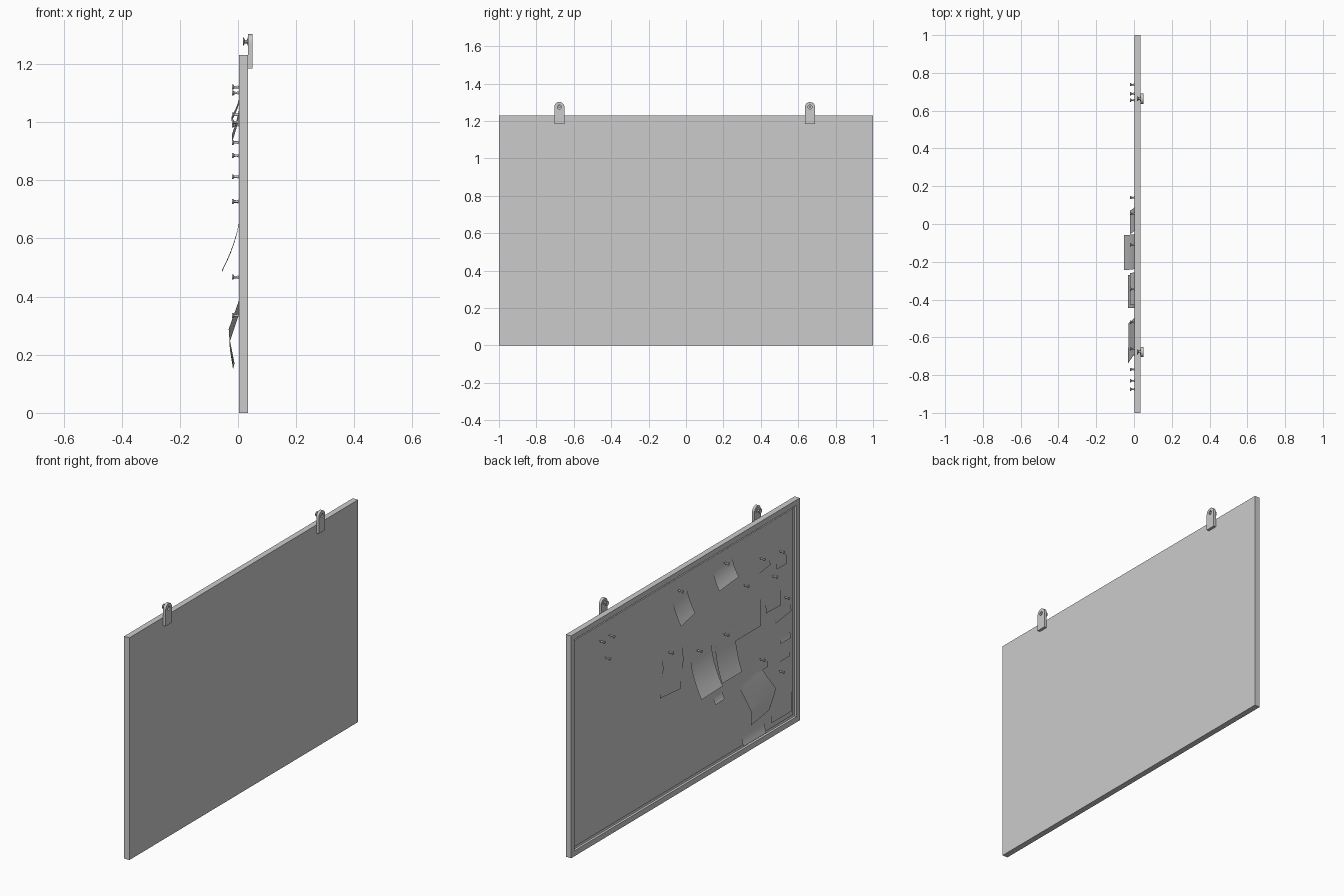
import bpy, bmesh, math
from mathutils import Matrix, Vector

if "Cube" in bpy.data.objects:
    bpy.data.objects.remove(bpy.data.objects["Cube"])

FRONT, BACK, CORK = 0.003, 0.035, 0.014   # x of frame face, board back, cork face


def finish(name, bm, smooth=False, recalc=True):
    if recalc:
        bmesh.ops.recalc_face_normals(bm, faces=bm.faces)
    me = bpy.data.meshes.new(name)
    bm.to_mesh(me)
    bm.free()
    ob = bpy.data.objects.new(name, me)
    bpy.context.collection.objects.link(ob)
    if smooth:
        bpy.ops.object.select_all(action='DESELECT')
        ob.select_set(True)
        bpy.context.view_layer.objects.active = ob
        bpy.ops.object.shade_smooth_by_angle(angle=math.radians(40))
    return ob


def box(lo, hi):
    bm = bmesh.new()
    lo, hi = Vector(lo), Vector(hi)
    m = Matrix.Translation((lo + hi) / 2) @ Matrix.Diagonal((*(hi - lo), 1))
    bmesh.ops.create_cube(bm, size=1, matrix=m)
    return bm


def lathe(name, profile, y, z, n=16):
    """Turned part along x from (x, radius) points."""
    bm = bmesh.new()
    rings = [[bm.verts.new((x, y + r * math.cos(2 * math.pi * i / n),
                            z + r * math.sin(2 * math.pi * i / n)))
              for i in range(n)] for x, r in profile]
    for a, b in zip(rings, rings[1:]):
        for i in range(n):
            j = (i + 1) % n
            bm.faces.new((a[i], a[j], b[j], b[i]))
    bm.faces.new(rings[0])
    bm.faces.new(rings[-1])
    return finish(name, bm, True)


def sheet(name, rows, cols=4):
    """Thin sheet lofted through rows of (left point, right point)."""
    bm = bmesh.new()
    g = [[bm.verts.new(Vector(l).lerp(Vector(r), c / cols)) for c in range(cols + 1)]
         for l, r in rows]
    for a, b in zip(g, g[1:]):
        for c in range(cols):
            bm.faces.new((a[c], b[c], b[c + 1], a[c + 1]))
    return finish(name, bm, True, False)


def paper(name, y0, y1, z0, z1, curl, tilt, lift, steps=8):
    """Rectangular note whose lower edge curls away from the cork."""
    cy, cz = (y0 + y1) / 2, (z0 + z1) / 2
    s, c = math.sin(math.radians(tilt)), math.cos(math.radians(tilt))
    rows = []
    for i in range(steps + 1):
        t = i / steps
        x = CORK - 0.001 - lift - curl * t * t
        dz = (z1 - cz) + (z0 - z1) * t
        rows.append([(x, cy + dy * c - dz * s, cz + dy * s + dz * c)
                     for dy in (y0 - cy, y1 - cy)])
    sheet(name, rows)


# frame: block with a stepped recess on the -x side, open for the cork
bm = box((FRONT, -1, 0), (BACK, 1, 1.23))
face = min(bm.faces, key=lambda f: f.calc_center_median().x)
bmesh.ops.inset_region(bm, faces=[face], thickness=0.043, depth=0)
bmesh.ops.inset_region(bm, faces=[face], thickness=0.003, depth=FRONT - CORK)
bmesh.ops.delete(bm, geom=[face], context='FACES_ONLY')
finish("board_frame", bm)

# cork panel
finish("cork_panel", box((CORK, -0.956, 0.044), (0.03, 0.956, 1.186)))

# notes: left y, right y, bottom z, top z, curl, tilt
notes = [
    (0.092, -0.035, 0.945, 1.125, 0.033, -12),
    (-0.255, -0.425, 1.01, 1.135, 0.035, -5),
    (-0.61, -0.745, 0.945, 1.04, 0.004, -8),
    (-0.80, -0.89, 0.91, 1.015, 0.008, 0),
    (-0.43, -0.665, 0.65, 0.955, 0.006, 0),
    (-0.71, -0.84, 0.70, 0.905, 0.008, 2),
    (-0.785, -0.925, 0.62, 0.745, 0.005, -8),
    (-0.835, -0.925, 0.485, 0.55, 0.008, 0),
    (-0.835, -0.92, 0.385, 0.45, 0.004, 0),
    (-0.055, -0.24, 0.49, 0.74, 0.066, -2),
    (-0.27, -0.445, 0.49, 0.74, 0.045, 0),
    (-0.635, -0.725, 0.40, 0.485, 0.006, 0),
    (-0.755, -0.935, 0.075, 0.35, 0.006, 0),
    (-0.50, -0.70, 0.046, 0.12, 0.014, 0),
    (-0.255, -0.335, 0.37, 0.425, 0.013, -3),
]
for i, (y0, y1, z0, z1, curl, tilt) in enumerate(notes):
    paper(f"note_{i + 1}", y0, y1, z0, z1, curl, tilt, 0.0003 * (i % 5))

# wavy sheet
sheet("wavy_note", [((0.013 - w, 0.20 + d, z), (0.013 - w, 0.02 + d, z - 0.015))
                    for z, w, d in ((0.84, 0, 0), (0.79, 0.004, -0.004), (0.74, 0.008, -0.006),
                                    (0.69, 0.003, -0.005), (0.64, 0.001, 0.006),
                                    (0.585, 0.007, 0.02))])

# creased sheet bulging out from the board
sheet("folded_note", [((0.012, -0.47, 0.43), (0.012, -0.665, 0.455)),
                      ((0.010, -0.49, 0.36), (0.008, -0.68, 0.40)),
                      ((-0.028, -0.525, 0.245), (-0.032, -0.738, 0.288)),
                      ((-0.028, -0.530, 0.22), (-0.030, -0.735, 0.26)),
                      ((-0.017, -0.546, 0.15), (-0.012, -0.71, 0.17))])

# push pins
pin = [(0.016, 0.0015), (0.002, 0.0015), (0.002, 0.006), (0, 0.006), (-0.003, 0.004),
       (-0.013, 0.0045), (-0.016, 0.0085), (-0.02, 0.0085)]
spots = [(0.738, 1.10), (0.655, 1.10), (0.69, 0.99), (0.055, 1.12), (-0.345, 1.12),
         (-0.66, 1.025), (-0.83, 1.0), (-0.52, 0.93), (-0.77, 0.885), (-0.875, 0.727),
         (0.14, 0.812), (-0.11, 0.726), (-0.345, 0.726), (-0.66, 0.467), (-0.83, 0.335)]
for i, (y, z) in enumerate(spots):
    lathe(f"push_pin_{i + 1}", pin, y, z)

# hangers: round-topped plate with a hole, and a nail through it
for side, y in (("left", 0.663), ("right", -0.677)):
    bm = bmesh.new()
    zc, r, hole, n = 1.275, 0.027, 0.011, 32
    arc = [(math.cos(2 * math.pi * i / n), math.sin(2 * math.pi * i / n)) for i in range(n)]
    layers = []
    for x in (BACK, 0.05):
        outer = []
        for c, s in arc:
            k = r if s >= 0 else min(r / max(abs(c), 1e-6), 0.09 / -s)
            outer.append(bm.verts.new((x, y + c * k, zc + s * k)))
        # pull the two lowest flanking points into square corners
        low = [v for v in outer if v.co.z < zc - 0.0899]
        for v in (min(low, key=lambda v: v.co.y), max(low, key=lambda v: v.co.y)):
            v.co.y = y + math.copysign(r, v.co.y - y)
        layers.append((outer, [bm.verts.new((x, y + c * hole, zc + s * hole)) for c, s in arc]))
    (o1, i1), (o2, i2) = layers
    for i in range(n):
        j = (i + 1) % n
        for a, b in ((o1, i1), (i1, i2), (i2, o2), (o2, o1)):
            bm.faces.new((a[i], a[j], b[j], b[i]))
    finish(f"hanger_plate_{side}", bm, True)
    lathe(f"hanger_nail_{side}", [(0.047, 0.006), (0.036, 0.006), (0.036, 0.013), (0.033, 0.013),
                                  (0.031, 0.006), (0.024, 0.006), (0.02, 0.013), (0.017, 0.013)],
          y, zc + 0.002)
